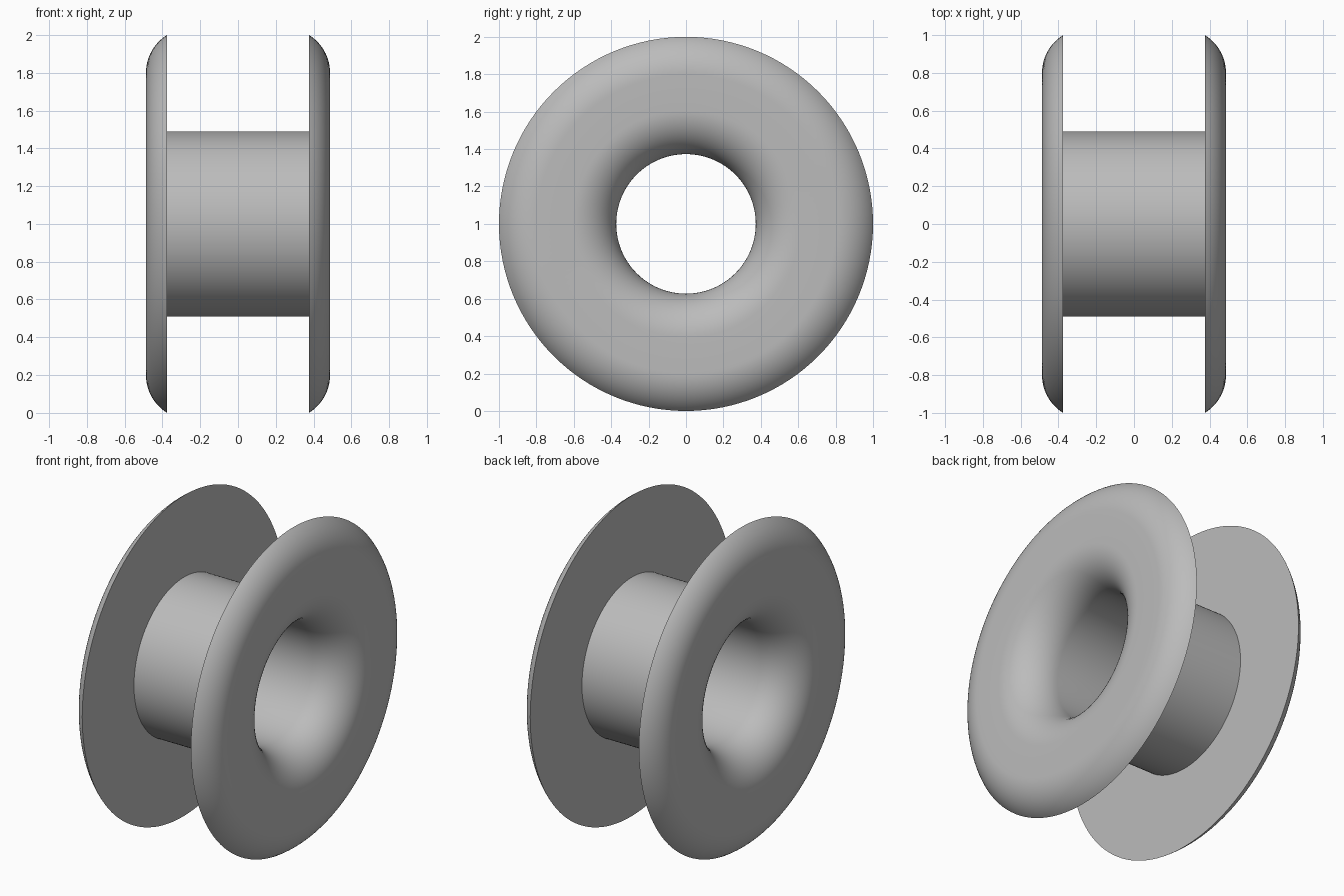
import bpy, bmesh, math
from mathutils import Matrix, Vector

if "Cube" in bpy.data.objects:
    bpy.data.objects.remove(bpy.data.objects["Cube"], do_unlink=True)

# Main dimensions
CENTRE_Z = 1.0
FACE_X = 0.487      # outer face of each flange
INNER_X = 0.375     # inner face of each flange
RIM_R = 1.0
BARREL_R = 0.49
BORE_R = 0.373
ROUND_R = 0.235     # rounding of rim and bore mouth
SEGMENTS = 128

# Material
grey = bpy.data.materials.new("plain_grey")
grey.use_nodes = True
COLOUR = (0.5, 0.5, 0.5, 1)
grey.diffuse_color = COLOUR
grey.node_tree.nodes["Principled BSDF"].inputs["Base Color"].default_value = COLOUR


def arc(cx, cr, start, end, steps=16):
    """Points (x, radius) along a circular arc of the shared rounding radius."""
    angles = [start + (end - start) * i / steps for i in range(steps + 1)]
    return [(cx + ROUND_R * math.cos(a), cr + ROUND_R * math.sin(a)) for a in angles]


# Half section: barrel, inner flange face, rounded rim, flat face, flared bore
arc_x = FACE_X - ROUND_R
rim_angle = math.acos((INNER_X - arc_x) / ROUND_R)
rim_centre = RIM_R - ROUND_R * math.sin(rim_angle)
half = [(INNER_X, BARREL_R)]
half += arc(arc_x, rim_centre, rim_angle, 0)
half += arc(arc_x, BORE_R + ROUND_R, 0, -math.pi / 2)

# Mirrored closed section, turned around the x axis
section = half + [(-x, r) for x, r in reversed(half)]
bm = bmesh.new()
verts = [bm.verts.new((x, 0, r)) for x, r in section]
edges = [bm.edges.new((v, verts[(i + 1) % len(verts)])) for i, v in enumerate(verts)]
bmesh.ops.spin(bm, geom=verts + edges, cent=Vector(), axis=(1, 0, 0),
               angle=math.tau, steps=SEGMENTS, use_merge=True)
bmesh.ops.remove_doubles(bm, verts=bm.verts, dist=0.0001)
bmesh.ops.recalc_face_normals(bm, faces=bm.faces)
bm.transform(Matrix.Translation((0, 0, CENTRE_Z)))

mesh = bpy.data.meshes.new("flanged_spool")
bm.to_mesh(mesh)
bm.free()
mesh.materials.append(grey)
spool = bpy.data.objects.new("flanged_spool", mesh)
bpy.context.collection.objects.link(spool)

# Smooth curves, sharp rim and barrel corners
bpy.ops.object.select_all(action="DESELECT")
spool.select_set(True)
bpy.context.view_layer.objects.active = spool
bpy.ops.object.shade_smooth_by_angle(angle=math.radians(35))
